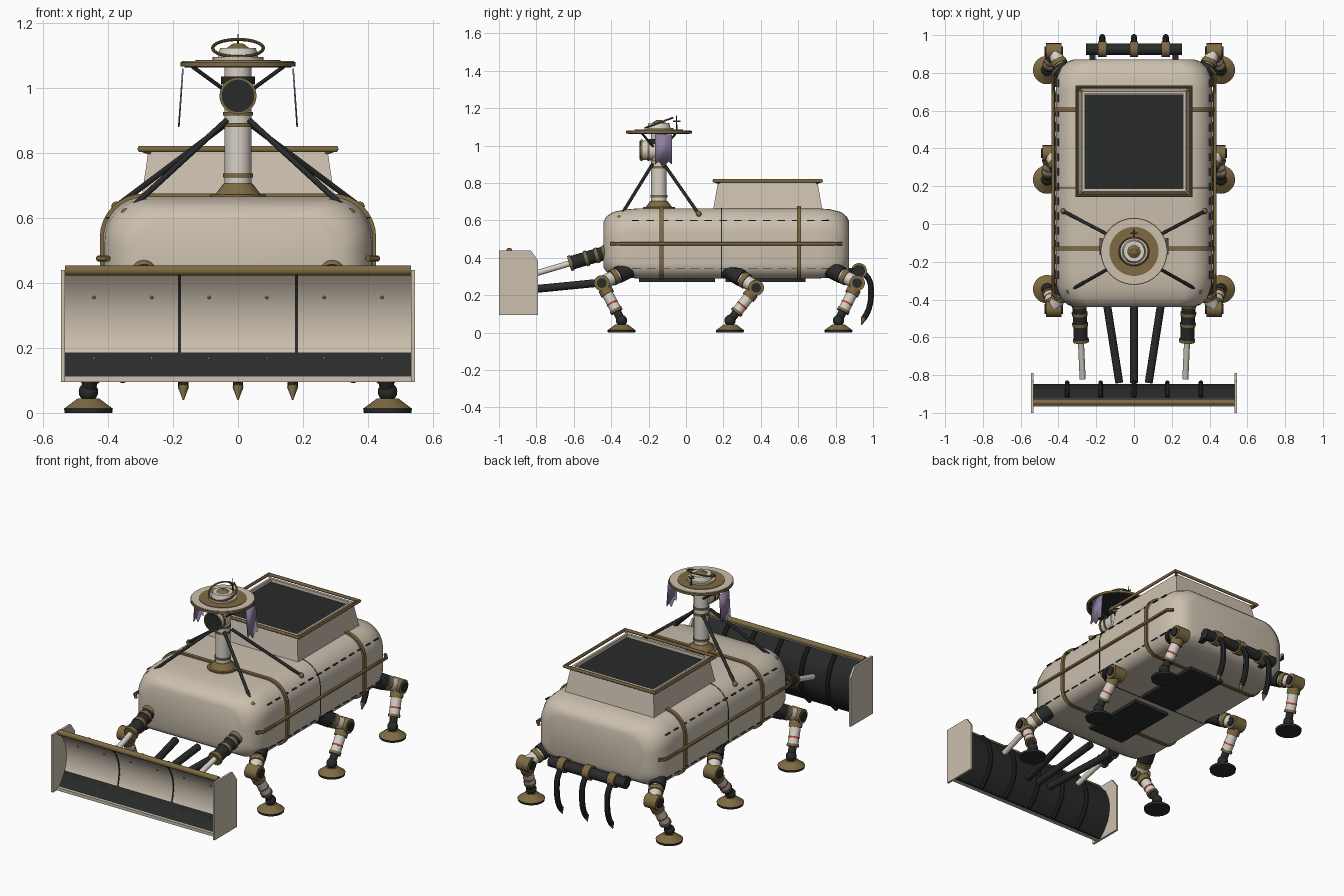
import bpy, bmesh, math
from math import sin, cos, pi
from mathutils import Vector, Matrix

cube = bpy.data.objects.get("Cube")
if cube:
    bpy.data.objects.remove(cube)


def material(name, r, g, b):
    m = bpy.data.materials.new(name)
    m.use_nodes = True
    m.diffuse_color = (r, g, b, 1)
    m.node_tree.nodes["Principled BSDF"].inputs["Base Color"].default_value = (r, g, b, 1)
    return m


CREAM = material("warm cream", .60, .53, .43)
WHITE = material("pale white", .68, .64, .57)
GOLD = material("bronze", .21, .145, .055)
DARK = material("charcoal", .022, .023, .023)
PURPLE = material("faded purple", .27, .21, .34)
RED = material("signal red", .50, .05, .03)


def finish(name, mesh, *mats):
    for m in mats:
        mesh.materials.append(m)
    mesh.shade_smooth()
    mesh.set_sharp_from_angle(angle=math.radians(35))
    ob = bpy.data.objects.new(name, mesh)
    bpy.context.scene.collection.objects.link(ob)
    return ob


def from_bmesh(name, bm, *mats):
    bmesh.ops.recalc_face_normals(bm, faces=bm.faces)
    mesh = bpy.data.meshes.new(name)
    bm.to_mesh(mesh)
    bm.free()
    return finish(name, mesh, *mats)


def tube(name, p, q, r, mat, r2=None, seg=20):
    p, q = Vector(p), Vector(q)
    d = q - p
    turn = d.to_track_quat('Z', 'Y').to_matrix().to_4x4()
    bm = bmesh.new()
    bmesh.ops.create_cone(bm, cap_ends=True, segments=seg, radius1=r, radius2=r if r2 is None else r2,
                          depth=d.length, matrix=Matrix.Translation((p + q) / 2) @ turn)
    return from_bmesh(name, bm, mat)


def ball(name, p, r, mat):
    bm = bmesh.new()
    bmesh.ops.create_uvsphere(bm, u_segments=16, v_segments=10, radius=r, matrix=Matrix.Translation(p))
    return from_bmesh(name, bm, mat)


def box(name, lo, hi, mat):
    lo, hi = Vector(lo), Vector(hi)
    bm = bmesh.new()
    bmesh.ops.create_cube(bm, size=1, matrix=Matrix.Translation((lo + hi) / 2) @ Matrix.Diagonal((*(hi - lo), 1)))
    return from_bmesh(name, bm, mat)


def pipe(name, points, r, mat, closed=False, kind='POLY'):
    cu = bpy.data.curves.new(name, 'CURVE')
    cu.dimensions = '3D'
    cu.bevel_depth, cu.bevel_resolution, cu.use_fill_caps = r, 3, True
    sp = cu.splines.new(kind)
    sp.points.add(len(points) - 1)
    for pt, co in zip(sp.points, points):
        pt.co = (*co, 1)
    sp.use_cyclic_u = closed
    if kind == 'NURBS':
        sp.order_u, sp.use_endpoint_u = 3, True
    tmp = bpy.data.objects.new(name, cu)
    mesh = bpy.data.meshes.new_from_object(tmp)
    bpy.data.objects.remove(tmp)
    return finish(name, mesh, mat)


def loft(name, rings, *mats, caps=True):
    bm = bmesh.new()
    rows = [[bm.verts.new(c) for c in ring] for ring in rings]
    n = len(rows[0])
    for a, b in zip(rows, rows[1:]):
        for i in range(n):
            bm.faces.new((a[i], a[(i + 1) % n], b[(i + 1) % n], b[i]))
    if caps:
        bm.faces.new(rows[0])
        bm.faces.new(rows[-1])
    return from_bmesh(name, bm, *mats)


def section(y, w, z0, z1, rt, rb, steps=8):
    """Rounded box outline across the hull."""
    ring = []
    for cx, cz, r, start in ((w - rt, z1 - rt, rt, 0), (rt - w, z1 - rt, rt, 1),
                             (rb - w, z0 + rb, rb, 2), (w - rb, z0 + rb, rb, 3)):
        for i in range(steps + 1):
            a = (start + i / steps) * pi / 2
            ring.append((cx + r * cos(a), y, cz + r * sin(a)))
    return ring


# Hull
loft("hull", [section(*s) for s in (
    (-.44, .32, .345, .595, .11, .07), (-.425, .355, .325, .622, .12, .075), (-.39, .39, .305, .645, .13, .08),
    (-.33, .41, .293, .658, .13, .08), (-.25, .415, .29, .665, .13, .08), (.70, .415, .29, .665, .13, .08),
    (.77, .41, .293, .66, .13, .08), (.83, .385, .305, .645, .13, .08), (.86, .35, .325, .62, .12, .075),
    (.872, .315, .345, .595, .11, .07))], CREAM)
for y, h, g, mat in ((-.13, .011, .01, GOLD), (.605, .011, .01, GOLD), (.19, .003, .002, DARK)):
    loft("hull_band", [section(y + d, .415 + g, .29 - g / 2, .665 + g, .135, .085) for d in (-h, h)], mat)
for s in (-1, 1):
    pipe("side_rail", [(s * .40, -.40, .475), (s * .428, -.37, .475), (s * .428, .80, .475), (s * .40, .83, .475)],
         .01, GOLD)
    for k in range(14):
        y = -.29 + k * .078
        box("upper_seam_dash", (s * .401 - .005, y, .598), (s * .401 + .005, y + .04, .602), DARK)
        box("lower_seam_dash", (s * .412 - .005, y, .343), (s * .412 + .005, y + .05, .346), DARK)
box("belly_panel_front", (-.12, -.25, .272), (.12, .155, .295), DARK)
box("belly_panel_rear", (-.12, .21, .272), (.12, .64, .295), DARK)


# Rear deck hatch: sloped walls, sunken dark panel, bronze rail
def rect(x, y, z, cy=.437):
    return [(-x, cy - y, z), (x, cy - y, z), (x, cy + y, z), (-x, cy + y, z)]


loft("hatch_walls", [rect(.30, .295, .64), rect(.275, .265, .81), rect(.262, .25, .81), rect(.262, .25, .785)], CREAM)
loft("hatch_panel", [rect(.26, .248, .787), rect(.26, .248, .792)], DARK)
pipe("hatch_rail", rect(.302, .288, .812), .01, GOLD, closed=True)
for sx in (-1, 1):
    for sy in (-1, 1):
        tube("rail_bracket", (sx * .27, .437 + sy * .26, .80), (sx * .302, .437 + sy * .288, .812), .007, GOLD)

# Mast with sensor head
MY = -.145


def post(name, z0, z1, r, mat, r2=None, seg=32):
    tube(name, (0, MY, z0), (0, MY, z1), r, mat, r2, seg)


post("mast_foot", .655, .672, .085, GOLD)
post("mast_collar", .672, .705, .07, GOLD, .045)
post("mast", .70, 1.07, .041, WHITE)
for z in (.73, .885, .92):
    post("mast_ring", z - .006, z + .006, .046, GOLD)
post("mast_head", 1.01, 1.035, .052, DARK)
tube("sensor_body", (0, MY, .975), (0, -.235, .975), .052, WHITE, seg=28)
for y in (-.195, -.232):
    tube("sensor_ring", (0, y, .975), (0, y - .012, .975), .057, GOLD, seg=28)
tube("sensor_lens", (0, -.24, .975), (0, -.248, .975), .05, DARK, seg=28)

# Top dish, stacked rings
post("dish_underside", 1.062, 1.068, .165, DARK, seg=48)
post("dish_rim", 1.066, 1.079, .177, GOLD, seg=48)
post("dish_top", 1.079, 1.082, .172, CREAM, seg=48)
post("dish_ring", 1.082, 1.085, .13, GOLD, seg=48)
post("dish_hub", 1.085, 1.095, .078, CREAM, seg=40)
post("dome", 1.095, 1.122, .062, WHITE, .055)
post("dome_cap", 1.122, 1.136, .035, GOLD, .015)
tilt = math.radians(20)
pipe("tilted_loop", [(.078 * cos(a), MY + .078 * sin(a) * cos(tilt), 1.122 + .078 * sin(a) * sin(tilt))
                     for a in (i * pi / 16 for i in range(32))], .005, GOLD, closed=True)
tube("antenna", (0, -.05, 1.08), (0, -.05, 1.165), .004, DARK, .002)
for d in ((.02, 0), (0, .02)):
    tube("antenna_cross", (-d[0], -.05 - d[1], 1.13), (d[0], -.05 + d[1], 1.13), .004, GOLD)

for s in (-1, 1):
    # Dish struts, guy lines, pennants
    for dy in (-.09, .09):
        tube("dish_strut", (s * .03, MY + dy / 4, .985), (s * .14, MY + dy, 1.065), .006, DARK)
    for end, top in (((s * .345, -.355, .615), (s * .035, -.18, .90)), ((s * .375, .068, .635), (s * .035, -.11, .89))):
        tube("guy_line", end, top, .009, DARK, seg=12)
        ball("guy_anchor", end, .015, GOLD)
    bm = bmesh.new()
    outline = ((-.165, 1.06), (-.075, 1.06), (-.075, .90), (-.095, .915), (-.12, .88), (-.145, .915), (-.165, .90))
    bm.faces.new([bm.verts.new((s * (.172 + (1.06 - z) * .07), y, z)) for y, z in outline])
    flag = from_bmesh("pennant", bm, PURPLE)
    flag.modifiers.new("thickness", 'SOLIDIFY').thickness = .005

    # Legs
    for hip, knee, foot in (((.35, -.28, .35), (.425, -.45, .265), (.46, -.345)),
                            ((.36, .22, .34), (.445, .375, .24), (.46, .235)),
                            ((.35, .75, .35), (.425, .915, .265), (.46, .815))):
        hip, knee = Vector((s * hip[0], *hip[1:])), Vector((s * knee[0], *knee[1:]))
        ankle = Vector((s * foot[0], foot[1], .065))
        side = Vector((s, 0, 0))
        ball("hip_ball", hip, .052, DARK)
        u = hip.lerp(knee, .25)
        tube("hip_sleeve", hip, hip.lerp(knee, .5), .046, DARK)
        tube("thigh", u, knee, .036, WHITE)
        tube("thigh_cuff", hip.lerp(knee, .55), hip.lerp(knee, .68), .043, GOLD)
        tube("knee_joint", knee - side * .04, knee + side * .04, .042, GOLD)
        tube("knee_cap", knee - side * .048, knee + side * .048, .026, DARK)
        for name, a, b, r, mat in (("shin_cuff", .15, .3, .037, GOLD), ("shin", .1, .75, .03, WHITE),
                                   ("shin_stripe", .52, .56, .0315, RED), ("shin_end", .7, .77, .034, GOLD),
                                   ("ankle_rod", .75, 1, .022, DARK)):
            tube(name, knee.lerp(ankle, a), knee.lerp(ankle, b), r, mat)
        ball("ankle", ankle, .03, DARK)
        x, y = ankle.x, ankle.y
        tube("foot_sole", (x, y, 0), (x, y, .013), .073, DARK, .075, 28)
        tube("foot", (x, y, .013), (x, y, .045), .075, GOLD, .032, 28)

    # Blade rams
    a, b = Vector((s * .29, -.42, .43)), Vector((s * .272, -.82, .312))
    tube("ram_sleeve", a, a.lerp(b, .5), .037, DARK)
    tube("ram_rod", a, b, .016, WHITE)
    for t in (.12, .26, .47):
        tube("ram_collar", a.lerp(b, t), a.lerp(b, t + .04), .042, GOLD)
    ball("ram_mount", a, .045, GOLD)
    box("bar_bracket", (s * .22 - .015, .82, .315), (s * .22 + .015, .93, .345), DARK)

    # Blade end plate
    plate = [(-1, .095), (-.79, .095), (-.79, .385), (-.83, .44), (-1, .44)]
    loft("blade_end_plate", [[(s * x, y, z) for y, z in plate] for x in (.532, .545)], CREAM)

for s in (-1, 0, 1):
    tube("push_arm", (s * .15, -.38, .275), (s * .078, -.84, .23), .021, DARK)

# Curved blade, cream face over a dark wear strip
face = [(-.945, .43), (-.905, .385), (-.88, .33), (-.87, .27), (-.877, .22), (-.888, .185), (-.92, .135), (-.955, .10)]
back = [(y + .022, z) for y, z in face]
bm_ring = face + back[::-1]
blade = loft("blade", [[(x, y, z) for y, z in bm_ring] for x in (-.532, .532)], CREAM, DARK)
for p in blade.data.polygons:
    if len(p.vertices) == 4 and (p.normal.y > 0 or p.center.z < .185):
        p.material_index = 1
tube("blade_top_roll", (-.532, -.945, .438), (.532, -.945, .438), .016, GOLD)
box("blade_lip", (-.532, -.965, .095), (.532, -.945, .113), CREAM)
for x in (-.18, .18):
    loft("blade_seam", [[(x + d, y + o, z) for y, z, o in
                         [(*p, -.003) for p in face[:6]] + [(*p, .005) for p in face[5::-1]]]
                        for d in (-.004, .004)], DARK)
for k in range(-2, 3):
    pipe("blade_rib", [(k * .177, y + .008, z) for y, z in back], .012, DARK)
for k in range(-2, 4):
    for z, y in ((.355, -.892), (.167, -.9)):
        ball("blade_rivet", ((k - .5) * .177, y, z), .005, GOLD)

# Rear tool bar with hooked tines
tube("tool_bar", (-.255, .925, .33), (.255, .925, .33), .031, DARK)
for x in (-.168, 0, .168):
    tube("tine_clamp", (x - .022, .925, .33), (x + .022, .925, .33), .042, GOLD)
    pipe("tine", [(x, .93, .33), (x, .985, .30), (x, .992, .19), (x, .975, .11), (x, .95, .075)], .016, DARK,
         kind='NURBS')
    tube("tine_tip", (x, .952, .08), (x, .937, .04), .017, GOLD, .002)
